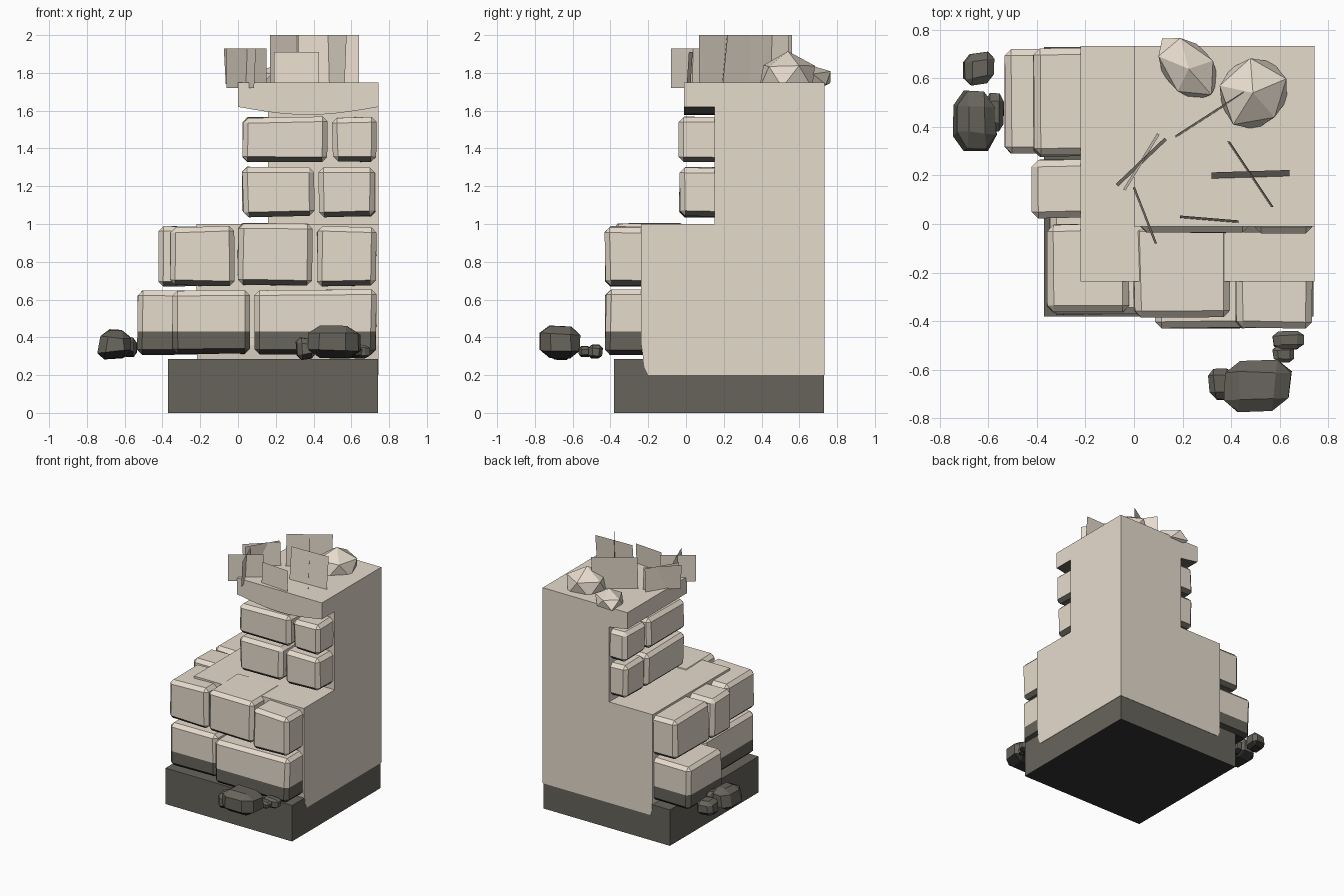
import bpy, bmesh, math, random
from mathutils import Vector, Matrix

if "Cube" in bpy.data.objects:
    bpy.data.objects.remove(bpy.data.objects["Cube"])

random.seed(4)


def material(name, rgb):
    m = bpy.data.materials.new(name)
    m.diffuse_color = (*rgb, 1)
    m.use_nodes = True
    m.node_tree.nodes["Principled BSDF"].inputs["Base Color"].default_value = m.diffuse_color
    return m


SAND = material("pale stone", (0.79, 0.71, 0.605))
DARK = material("dark stone", (0.135, 0.127, 0.105))
BLACK = material("black underside", (0.035, 0.034, 0.032))
MATS = [SAND, DARK, BLACK]


def finish(name, bm, base=0, under=None):
    """Colour by base index; faces looking down take the under index."""
    bmesh.ops.recalc_face_normals(bm, faces=bm.faces)
    bm.normal_update()
    for f in bm.faces:
        f.material_index = max(f.material_index, base)
        if under and f.normal.z < -0.6:
            f.material_index = max(f.material_index, under)
    me = bpy.data.meshes.new(name)
    for m in MATS:
        me.materials.append(m)
    bm.to_mesh(me)
    bm.free()
    ob = bpy.data.objects.new(name, me)
    bpy.context.collection.objects.link(ob)
    return ob


def box(bm, lo, hi):
    lo, hi = Vector(lo), Vector(hi)
    mat = Matrix.Translation((lo + hi) / 2) @ Matrix.Diagonal((*(hi - lo), 1))
    return bmesh.ops.create_cube(bm, size=1, matrix=mat)["verts"]


def stone(name, x0, x1, y0, y1, z0, z1, split=None):
    """Chamfered, slightly uneven block; dark below the split height."""
    bm = bmesh.new()
    for v in box(bm, (x0, y0, z0), (x1, y1, z1)):
        v.co += Vector([random.uniform(-.006, .006) for _ in range(3)])
    bmesh.ops.bevel(bm, geom=bm.edges[:], offset=0.027, segments=1,
                    affect='EDGES', profile=0.5)
    if split:
        bmesh.ops.bisect_plane(bm, geom=bm.verts[:] + bm.edges[:] + bm.faces[:],
                               plane_co=(0, 0, split), plane_no=(0, 0, 1))
        for f in bm.faces:
            f.material_index = int(f.calc_center_median().z < split)
    return finish(name, bm, under=2 if split else 1)


# dark plinth
bm = bmesh.new()
box(bm, (-0.37, -0.38, 0), (0.74, 0.73, 0.285))
finish("plinth", bm, 1, 2)

# stepped cliff core, tucked in at the foot
rings = [(0.2, -.20, -.20), (0.24, -.215, -.22), (0.36, -.22, -.237), (1.0, -.22, -.237),
         (1.0, .16, .15), (1.7, .16, .15)]
bm = bmesh.new()
loops = [[bm.verts.new(p) for p in ((x, y, z), (.743, y, z), (.743, .733, z), (x, .733, z))]
         for z, x, y in rings]
for a, b in zip(loops, loops[1:]):
    for i in range(4):
        j = (i + 1) % 4
        bm.faces.new((a[i], a[j], b[j], b[i]))
bm.faces.new(loops[0])
bm.faces.new(loops[-1])
finish("cliff_core", bm)

# overhanging cap slab with sagging lower edge
bm = bmesh.new()
N = 10
grid = {}
for k in (0, 1):
    for i in range(N + 1):
        for j in range(N + 1):
            u, v = i / N, j / N
            z = 1.75 if k else 1.62 - 0.042 * math.sin(math.pi * u)
            grid[i, j, k] = bm.verts.new((.743 * u, -.01 + .743 * v, z))
for i in range(N):
    for j in range(N):
        for k in (0, 1):
            bm.faces.new([grid[i + a, j + b, k] for a, b in ((0, 0), (1, 0), (1, 1), (0, 1))])
    for e in (0, N):
        bm.faces.new([grid[i + a, e, k] for a, k in ((0, 0), (1, 0), (1, 1), (0, 1))])
        bm.faces.new([grid[e, i + a, k] for a, k in ((0, 0), (1, 0), (1, 1), (0, 1))])
finish("cap_slab", bm, under=1)

# four courses of facing stones, front and left sides
courses = [
    (0.31, 0.65, 0.43, [(.09, .73, -.425, -.1), (-.35, .06, -.37, .26), (-.53, -.1, .29, .72)]),
    (0.675, 0.985, None, [(.42, .73, -.43, -.1), (-.355, -.02, -.36, .0),
                          (-.42, -.1, .025, .265), (-.415, -.1, .28, .72)]),
    (1.04, 1.30, None, [(.025, .40, -.035, .45), (.43, .73, -.035, .3), (.025, .3, .47, .72)]),
    (1.33, 1.565, None, [(.025, .47, -.035, .42), (.50, .73, -.035, .3), (.025, .3, .45, .72)]),
]
for c, (z0, z1, split, blocks) in enumerate(courses):
    for n, (x0, x1, y0, y1) in enumerate(blocks):
        stone(f"course_{c + 1}_stone_{n + 1}", x0, x1, y0, y1, z0, z1, split)
# the one block that stands proud of the ledge
stone("ledge_stone", .0, .39, -.385, .0, .675, 1.005)


# dark rubble beside the plinth
def rubble(name, c, s):
    bm = bmesh.new()
    for v in box(bm, (-.5, -.5, -.5), (.5, .5, .5)):
        v.co += Vector([random.uniform(-.1, .1) for _ in range(3)])
    bmesh.ops.bevel(bm, geom=bm.edges[:], offset=0.24, segments=1, affect='EDGES', profile=0.5)
    for a in range(3):  # fit exactly to the wanted size
        lo = min(v.co[a] for v in bm.verts)
        hi = max(v.co[a] for v in bm.verts)
        for v in bm.verts:
            v.co[a] = c[a] + s[a] * ((v.co[a] - lo) / (hi - lo) - .5)
    finish(name, bm, 1, 2)


for n, (c, s) in enumerate([
    ((-.655, .425, .363), (.18, .25, .16)), ((-.575, .46, .35), (.08, .16, .11)),
    ((-.64, .64, .35), (.13, .14, .12)),
    ((.51, -.667, .375), (.28, .216, .175)), ((.36, -.66, .34), (.11, .13, .12)),
    ((.635, -.48, .325), (.13, .08, .075)), ((.615, -.535, .325), (.09, .07, .06)),
]):
    rubble(f"rubble_{n + 1}", c, s)


# faceted boulders on the top
def boulder(name, c, s, turn, pitch):
    bm = bmesh.new()
    mat = (Matrix.Translation(c) @ Matrix.Rotation(turn, 4, 'Z') @ Matrix.Rotation(pitch, 4, 'Y')
           @ Matrix.Diagonal((*s, 1)))
    bmesh.ops.create_icosphere(bm, subdivisions=1, radius=1)
    for v in bm.verts:
        v.co *= random.uniform(.95, 1.09)
    bm.transform(mat)
    finish(name, bm)


boulder("boulder_large", (.49, .54, 1.78), (.16, .155, .125), .4, 0)
boulder("boulder_small", (.22, .645, 1.765), (.165, .115, .075), -.85, .1)


# crossed flat cards of dry grass
def card(name, p, q, z0, z1, lean=(0, 0)):
    bm = bmesh.new()
    l = Vector((*lean, 0)) / 2
    P, Q = Vector((*p, 0)), Vector((*q, 0))
    up0, up1 = Vector((0, 0, z0)), Vector((0, 0, z1))
    bm.faces.new([bm.verts.new(v) for v in (P - l + up0, Q - l + up0, Q + l + up1, P + l + up1)])
    finish(name, bm)


cards = [
    ((.17, .36), (.45, .54), 1.75, 2.0, (0, .01)), ((.39, .34), (.24, .56), 1.75, 2.0),
    ((.32, .20), (.64, .21), 1.75, 2.0, (0, .025)), ((.39, .34), (.57, .07), 1.75, 2.0, (.01, 0)),
    ((.19, .03), (.43, .01), 1.75, 1.91, (0, .01)),
    ((-.04, .14), (.10, .37), 1.74, 1.93, (.01, -.005)), ((-.07, .16), (.13, .35), 1.74, 1.93, (-.01, .01)),
    ((-.06, -.04), (.15, .11), 1.72, 1.93), ((0, .15), (.09, -.08), 1.72, 1.93, (.01, 0)),
]
for n, c in enumerate(cards):
    card(f"grass_card_{n + 1}", *c)
